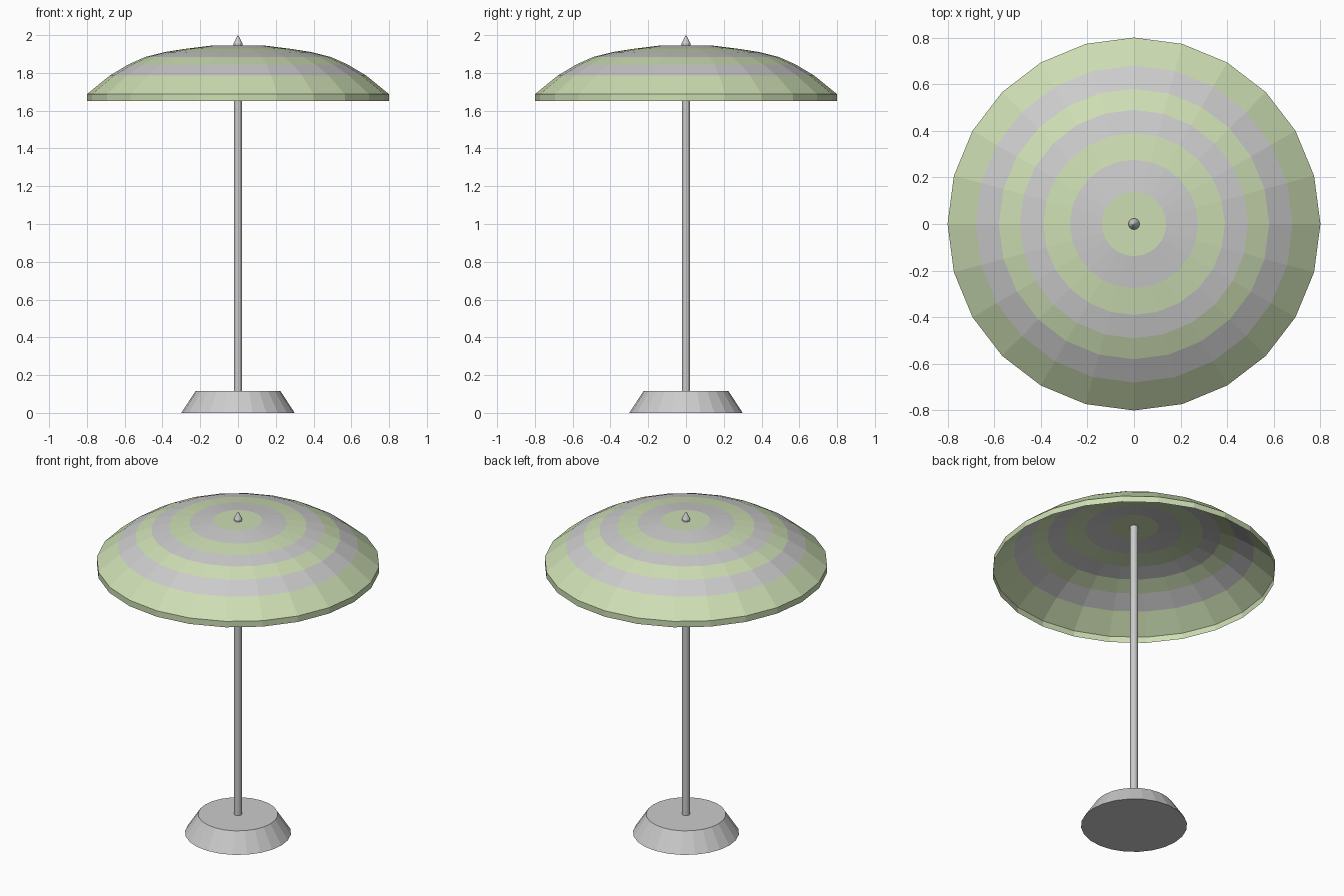
import bpy, bmesh
from math import cos, sin, pi

if "Cube" in bpy.data.objects:
    bpy.data.objects.remove(bpy.data.objects["Cube"])


def lathe(name, profile, sides, mats=(), stripe=None):
    """Spin (radius, z) points about z; radius 0 collapses to a pole vertex."""
    bm = bmesh.new()
    rings = []
    for r, z in profile:
        n = 1 if r == 0 else sides
        rings.append([bm.verts.new((r * cos(2 * pi * i / sides),
                                    r * sin(2 * pi * i / sides), z)) for i in range(n)])
    for k, (a, b) in enumerate(zip(rings, rings[1:])):
        for i in range(sides):
            j = (i + 1) % sides
            if len(a) == 1:
                vs = [a[0], b[j], b[i]]
            elif len(b) == 1:
                vs = [a[i], a[j], b[0]]
            else:
                vs = [a[i], a[j], b[j], b[i]]
            face = bm.faces.new(vs)
            if stripe:
                face.material_index = stripe(k)
    mesh = bpy.data.meshes.new(name)
    bm.to_mesh(mesh)
    bm.free()
    for m in mats:
        mesh.materials.append(m)
    obj = bpy.data.objects.new(name, mesh)
    bpy.context.collection.objects.link(obj)
    return obj


green = bpy.data.materials.new("green_fabric")
green.diffuse_color = (0.61, 0.73, 0.45, 1)
green.use_nodes = True
green.node_tree.nodes["Principled BSDF"].inputs["Base Color"].default_value = green.diffuse_color
grey = bpy.data.materials.new("grey_fabric")

# striped canopy: thin open shell with a short hanging rim
canopy = [(0.80, 1.65), (0.80, 1.687), (0.68, 1.785), (0.58, 1.845), (0.49, 1.885),
          (0.39, 1.91), (0.275, 1.928), (0.138, 1.945), (0, 1.945)]
lathe("canopy", canopy, 24, (green, grey),
      lambda k: 0 if k == 0 else (k - 1) % 2)

# weighted base, tapered
lathe("base", [(0, 0), (0.30, 0), (0.225, 0.115), (0, 0.115)], 24)

# pole up to the canopy
lathe("pole", [(0, 0.10), (0.022, 0.10), (0.022, 1.942), (0, 1.942)], 12)

# pointed finial on top
lathe("finial", [(0, 1.94), (0.022, 1.94), (0.024, 1.956), (0.014, 1.975),
                 (0.005, 1.993), (0, 2.0)], 12)
